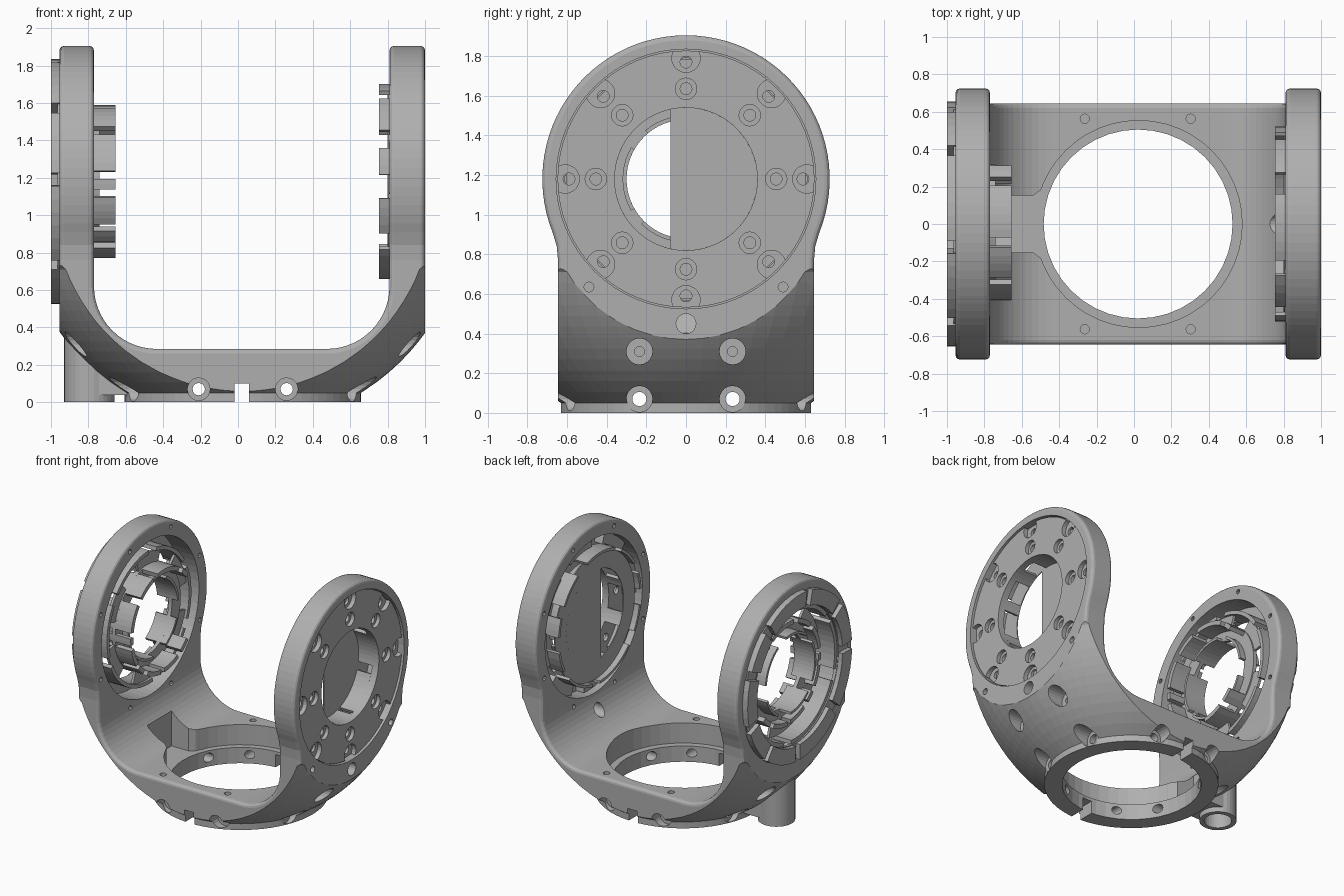
import bpy, bmesh
from math import sin, cos, pi, tau, radians, sqrt

if "Cube" in bpy.data.objects:
    bpy.data.objects.remove(bpy.data.objects["Cube"], do_unlink=True)

metal = bpy.data.materials.new("light_grey_metal")
metal.use_nodes = True
metal.diffuse_color = (0.43, 0.43, 0.43, 1)
metal.node_tree.nodes["Principled BSDF"].inputs["Base Color"].default_value = (0.43, 0.43, 0.43, 1)

HUB_Z = 1.18    # height of the arm bores
BASE_X = 0.025  # centre of the base ring


def loft(name, rings, closed=False):
    """Skin a row of equal point rings; cap the ends or close the loop."""
    bm = bmesh.new()
    rows = [[bm.verts.new(p) for p in ring] for ring in rings]
    n = len(rows[0])
    pairs = list(zip(rows, rows[1:])) + ([(rows[-1], rows[0])] if closed else [])
    for a, b in pairs:
        for i in range(n):
            j = (i + 1) % n
            bm.faces.new((a[i], a[j], b[j], b[i]))
    if not closed:
        bm.faces.new(rows[0])
        bm.faces.new(rows[-1])
    bmesh.ops.recalc_face_normals(bm, faces=bm.faces)
    mesh = bpy.data.meshes.new(name)
    bm.to_mesh(mesh)
    bm.free()
    mesh.materials.append(metal)
    obj = bpy.data.objects.new(name, mesh)
    bpy.context.collection.objects.link(obj)
    return obj


def prism(name, pts, axis, lo, hi):
    place = {"x": lambda u, v, w: (w, u, v),
             "y": lambda u, v, w: (u, w, v),
             "z": lambda u, v, w: (u, v, w)}[axis]
    return loft(name, [[place(u, v, w) for u, v in pts] for w in (lo, hi)])


def arc(u, v, r, a0=0, a1=360, n=32):
    full = a1 - a0 == 360
    steps = n if full else n + 1
    angles = [radians(a0 + (a1 - a0) * i / n) for i in range(steps)]
    return [(u + r * cos(a), v + r * sin(a)) for a in angles]


def cyl(axis, u, v, r, lo, hi, n=32, name="cutter"):
    return prism(name, arc(u, v, r, n=n), axis, lo, hi)


def box(x0, x1, y0, y1, z0, z1, name="cutter"):
    return prism(name, [(x0, y0), (x1, y0), (x1, y1), (x0, y1)], "z", z0, z1)


def ring(name, x0, x1, r0, r1, a0=0, a1=360):
    """Ring or ring segment around the arm bore axis."""
    full = a1 - a0 == 360
    n = 64 if full else max(2, round((a1 - a0) / 6))
    rows = []
    for i in range(n if full else n + 1):
        a = radians(a0 + (a1 - a0) * i / n)
        rows.append([(x, r * cos(a), HUB_Z + r * sin(a))
                     for x, r in ((x0, r0), (x1, r0), (x1, r1), (x0, r1))])
    return loft(name, rows, full)


def slats(name, x0, x1, r0, r1, spans):
    for i, (a0, a1) in enumerate(spans):
        ring(f"{name}_{i + 1}", x0, x1, r0, r1, a0, a1)


def apply_mods(obj):
    graph = bpy.context.evaluated_depsgraph_get()
    mesh = bpy.data.meshes.new_from_object(obj.evaluated_get(graph))
    obj.modifiers.clear()
    obj.data = mesh


def combine(obj, others, operation="DIFFERENCE"):
    for other in others:
        mod = obj.modifiers.new("combine", "BOOLEAN")
        mod.operation, mod.solver, mod.object = operation, "EXACT", other
    apply_mods(obj)
    for other in others:
        bpy.data.objects.remove(other, do_unlink=True)


# Yoke body: keyhole side outline, hollowed to a U
right_edge = [(0.645, -0.05), (0.645, 0.76), (0.652, 0.84)]
left_edge = [(-u, v) for u, v in reversed(right_edge)]
body = prism("yoke_body", right_edge + arc(0, HUB_Z, 0.725, -22, 202, 56) + left_edge,
             "x", -0.955, 1.0)
inner = ([(0.81, 2.2), (-0.77, 2.2)] + arc(-0.435, 0.62, 0.335, 180, 270, 14)
         + arc(0.475, 0.62, 0.335, 270, 360, 14))
combine(body, [prism("cutter", inner, "y", -1, 1)])
bevel = body.modifiers.new("edge_rounding", "BEVEL")
bevel.width, bevel.segments = 0.025, 3
bevel.limit_method, bevel.angle_limit = "ANGLE", radians(40)
bevel.use_clamp_overlap = False
apply_mods(body)

# Underside: short base ring running into a spherical bowl
bowl = [(0.632, 0)]
bowl += [(sqrt(1.44 - (1.07 - z) ** 2), z) for z in [0.05 + 0.055 * i for i in range(13)]]
bowl += [(1.4, 1.0), (1.6, 2.1)]
combine(body, [loft("bowl", [[(x, y, z) for x, y in arc(BASE_X, 0, r, n=72)]
                             for r, z in bowl])], "INTERSECT")

# Cable spout under one arm
combine(body, [cyl("z", -0.795, 0, 0.135, 0, 0.36, name="spout"),
               box(-0.8, -0.55, -0.125, 0.125, 0.04, 0.2, "spout_bridge")], "UNION")

# Base opening, flared cable channel, bottom notch and arm bores
channel = [(-0.69, -0.152), (-0.54, -0.152), (-0.5, -0.18), (-0.46, -0.26)]
channel += [(x, -y) for x, y in reversed(channel)]
cuts = [cyl("z", BASE_X - 0.003, 0, 0.505, -0.1, 0.5, 40),
        cyl("z", BASE_X, 0, 0.553, 0.125, 0.5, 48),
        prism("cutter", channel, "z", 0.124, 0.6),
        cyl("z", -0.795, 0, 0.1, -0.1, 0.14),
        box(-0.02, 0.06, -1, 1, -0.1, 0.1),
        cyl("x", 0, HUB_Z, 0.61, 0.7, 1.1, 64),
        cyl("x", 0, HUB_Z, 0.655, 0.93, 1.1, 64),
        cyl("x", 0, HUB_Z, 0.61, -1.1, -0.7, 64),
        cyl("x", 0, 0.45, 0.05, 0.5, 1.1, 20)]
# Clamp screw holes through the base, counterbored from outside
for s in (-1, 1):
    cuts.append(cyl("y", BASE_X + s * 0.235, 0.07, 0.033, -1, 1, 16))
    cuts.append(cyl("x", s * 0.235, 0.07, 0.036, -1.1, 1.1, 16))
    for t in (-1, 1):
        cuts.append(cyl("y", BASE_X + s * 0.235, 0.07, 0.06, *sorted((t * 0.54, t * 1.2)), 20))
        for z, start in ((0.07, 0.56), (0.31, 0.8)):
            cuts.append(cyl("x", s * 0.235, z, 0.066,
                            *sorted((BASE_X + t * start, t * 1.2)), 20))
        cuts.append(cyl("x", s * 0.235, 0.31, 0.025, *sorted((t * 0.73, t * 1.2)), 12))
        cuts.append(cyl("z", BASE_X - 0.005 + t * 0.283, s * 0.563, 0.025, 0.18, 0.4, 12))
    cuts.append(cyl("x", s * 0.49, 0.635, 0.025, 0.9, 1.1, 12))
# Small screw holes on the inner arm faces
for i in range(8):
    a = tau * (i + 0.5) / 8
    for lo, hi in ((0.75, 0.88), (-0.85, -0.7)):
        cuts.append(cyl("x", 0.67 * cos(a), HUB_Z + 0.67 * sin(a), 0.018, lo, hi, 10))
combine(body, cuts)

# Cover plate on the +x arm with two circles of screw holes
cover = ring("bearing_cover", 0.93, 0.985, 0.36, 0.648)
cuts = []
for i in range(8):
    a = tau * i / 8
    y, z = cos(a), sin(a)
    cuts += [cyl("x", 0.455 * y, HUB_Z + 0.455 * z, 0.03, 0.9, 1.1, 14),
             cyl("x", 0.455 * y, HUB_Z + 0.455 * z, 0.054, 0.955, 1.1, 20),
             cyl("x", 0.59 * y, HUB_Z + 0.59 * z, 0.03, 0.9, 1.1, 14),
             cyl("x", 0.61 * y, HUB_Z + 0.61 * z, 0.072, 0.95, 1.1, 20)]
combine(cover, cuts)

# Bearing behind the cover: hub wall, race and half-closed inner plate
slats("hub_wall", 0.808, 0.93, 0.36, 0.385,
      [(-70, -20), (-10, 35), (45, 95), (112, 128), (152, 164), (196, 212), (250, 285)])
ring("inner_plate", 0.8, 0.808, 0.36, 0.5)
lower = -12.5
prism("half_plate", [(0.36 * sin(a), HUB_Z + 0.36 * cos(a))
                     for a in [radians(lower + (180 - 2 * lower) * i / 32) for i in range(33)]],
      "x", 0.8, 0.808)
slats("bearing_race", 0.755, 0.88, 0.5, 0.522,
      [(-80, -42), (-30, -10), (4, 20), (30, 58), (72, 112),
       (122, 148), (160, 176), (190, 212), (224, 270)])
slats("race_lip", 0.86, 0.93, 0.522, 0.605,
      [(20 + 45 * i, 50 + 45 * i) for i in range(8)])

# Drive unit in the -x arm: flange, deep race and protruding tube
slats("drive_flange", -1.0, -0.955, 0.535, 0.655,
      [(-85, -52), (-48, -20), (-14, 18), (24, 50), (56, 98),
       (104, 140), (146, 176), (182, 220), (226, 270)])
ring("flange_seat", -0.965, -0.94, 0.53, 0.645)
slats("outer_race", -0.955, -0.78, 0.5, 0.53,
      [(-75, -30), (-22, 25), (33, 80), (90, 140), (150, 195), (205, 275)])
slats("web", -0.82, -0.8, 0.41, 0.5, [(10 + 60 * i, 45 + 60 * i) for i in range(6)])
ring("inner_ring", -0.82, -0.79, 0.3, 0.41)
slats("drive_tube", -0.9, -0.655, 0.375, 0.41,
      [(-88, -62), (-55, -40), (40, 52), (60, 100), (108, 134),
       (142, 172), (178, 186), (192, 214), (220, 232), (240, 266)])
slats("inner_sleeve", -0.92, -0.74, 0.3, 0.32,
      [(-60, -20), (5, 60), (80, 130), (150, 210), (225, 270)])
